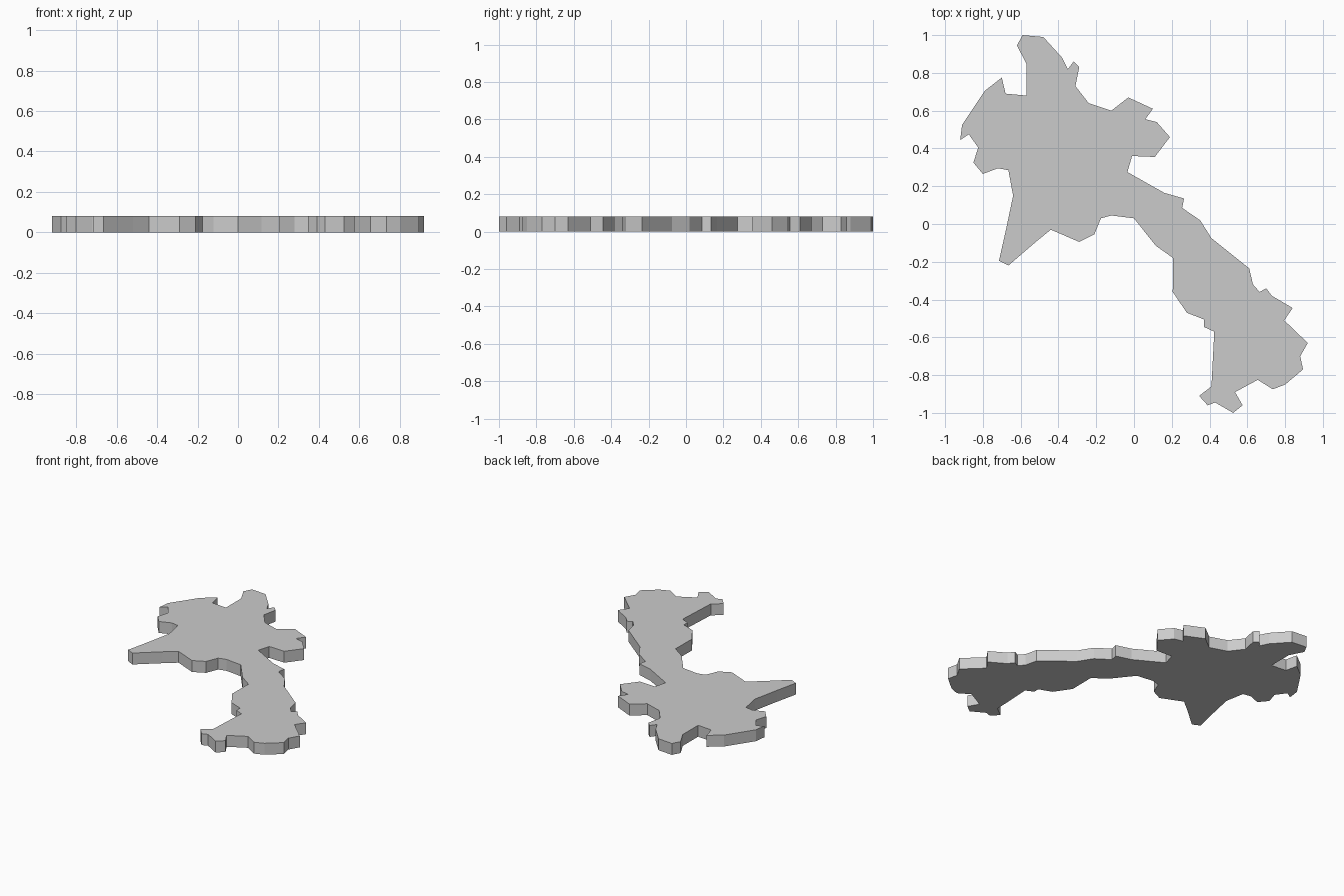
import bpy, bmesh

THICKNESS = 0.08

# Plate outline, clockwise from the top
OUTLINE = [
    # north edge and north-east lobe
    (-.59, 1), (-.48, .99), (-.38, .88), (-.35, .82), (-.32, .86), (-.29, .83),
    (-.31, .73), (-.24, .64), (-.12, .60), (-.03, .67), (.10, .61), (.06, .555),
    (.12, .54), (.19, .46), (.11, .355), (-.01, .36), (-.035, .275),
    # east side of the long tail
    (.16, .165), (.265, .135), (.255, .085), (.35, .02), (.41, -.075),
    (.61, -.235), (.63, -.32), (.665, -.36), (.70, -.34), (.73, -.38),
    (.84, -.445), (.795, -.51), (.92, -.63), (.88, -.70), (.895, -.77),
    # south end
    (.80, -.85), (.735, -.875), (.655, -.825), (.535, -.89), (.575, -.96),
    (.525, -1), (.43, -.945), (.39, -.96), (.345, -.91), (.41, -.86),
    # west side of the tail
    (.425, -.57), (.37, -.545), (.37, -.505), (.28, -.47), (.205, -.36),
    (.207, -.18), (.115, -.115), (0, .03), (-.12, .045), (-.175, .03),
    (-.21, -.055), (-.29, -.095), (-.44, -.03), (-.52, -.095),
    # west side
    (-.665, -.22), (-.715, -.195), (-.68, -.04), (-.64, .15), (-.665, .285),
    (-.72, .295), (-.80, .265), (-.85, .325), (-.825, .405), (-.875, .475),
    (-.92, .445), (-.91, .525), (-.79, .705), (-.70, .775), (-.68, .69),
    (-.57, .68), (-.57, .85), (-.62, .945),
]

# Flat outline face, extruded to a plate
bm = bmesh.new()
base = bm.faces.new([bm.verts.new((x, y, 0)) for x, y in OUTLINE])
top = bmesh.ops.extrude_face_region(bm, geom=[base], use_keep_orig=True)
for v in top["geom"]:
    if isinstance(v, bmesh.types.BMVert):
        v.co.z = THICKNESS
bmesh.ops.recalc_face_normals(bm, faces=bm.faces)

mesh = bpy.data.meshes.new("map_plate")
bm.to_mesh(mesh)
bm.free()
plate = bpy.data.objects.new("map_plate", mesh)
bpy.context.collection.objects.link(plate)
